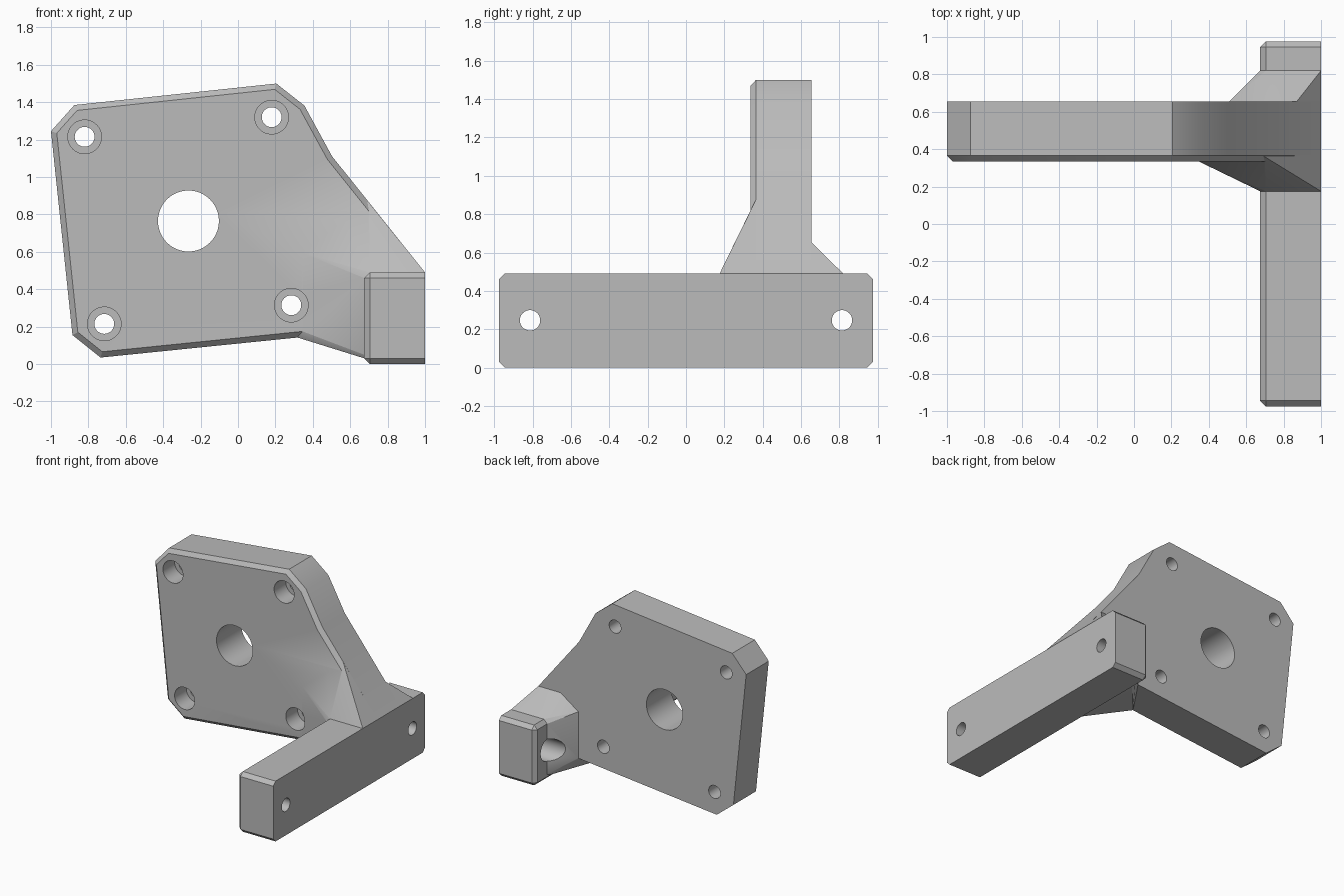
import bpy, bmesh, math
from mathutils import Matrix, Vector

if "Cube" in bpy.data.objects:
    bpy.data.objects.remove(bpy.data.objects["Cube"], do_unlink=True)

grey = bpy.data.materials.new("light_grey")
grey.use_nodes = True
grey.diffuse_color = (0.5, 0.5, 0.5, 1)
grey.node_tree.nodes["Principled BSDF"].inputs["Base Color"].default_value = (0.5, 0.5, 0.5, 1)

CHAMFER = 0.03
FRONT, BACK = 0.335, 0.655          # plate thickness along y


def make(name, bm):
    bmesh.ops.recalc_face_normals(bm, faces=bm.faces)
    mesh = bpy.data.meshes.new(name)
    bm.to_mesh(mesh)
    bm.free()
    mesh.materials.append(grey)
    obj = bpy.data.objects.new(name, mesh)
    bpy.context.collection.objects.link(obj)
    return obj


def chamfer(bm, edges):
    bmesh.ops.bevel(bm, geom=edges, offset=CHAMFER, segments=1, affect='EDGES')


def cylinder(name, start, end, radius):
    a, b = Vector(start), Vector(end)
    turn = (b - a).to_track_quat('Z', 'Y').to_matrix().to_4x4()
    bm = bmesh.new()
    bmesh.ops.create_cone(bm, cap_ends=True, segments=48, radius1=radius, radius2=radius,
                          depth=(b - a).length,
                          matrix=Matrix.Translation((a + b) / 2) @ turn)
    obj = make(name, bm)
    obj.hide_render = True
    return obj


def combine(target, tool, operation):
    bpy.context.view_layer.objects.active = target
    mod = target.modifiers.new(operation.lower(), 'BOOLEAN')
    mod.operation, mod.solver, mod.object = operation, 'EXACT', tool
    bpy.ops.object.modifier_apply(modifier=mod.name)
    bpy.data.objects.remove(tool, do_unlink=True)


# Motor plate: extruded outline with a chamfered front rim
outline = [(-1, 1.245), (-0.875, 1.385), (0.205, 1.5), (0.355, 1.382), (0.503, 1.111),
           (1, 0.49), (1, 0.02), (0.71, 0.02), (0.545, 0.165), (-0.735, 0.035), (-0.885, 0.155)]
bm = bmesh.new()
face = bm.faces.new([bm.verts.new((x, BACK, z)) for x, z in outline])
new = bmesh.ops.extrude_face_region(bm, geom=[face], use_keep_orig=True)["geom"]
bmesh.ops.translate(bm, vec=(0, FRONT - BACK, 0),
                    verts=[v for v in new if isinstance(v, bmesh.types.BMVert)])
bmesh.ops.recalc_face_normals(bm, faces=bm.faces)
chamfer(bm, [e for e in bm.edges if all(abs(v.co.y - FRONT) < 1e-4 for v in e.verts)])
bracket = make("bracket_plate", bm)

# Flared gusset: hull from the plate out to the foot bar
points = [(0.345, FRONT, 0.175), (0.345, FRONT, 0.595), (0.57, FRONT, 0.77),
          (0.70, FRONT, 0.817), (0.69, FRONT + CHAMFER, 0.877), (0.315, FRONT + CHAMFER, 0.143),
          (0.545, 0.238, 0.165), (0.545, 0.69, 0.165), (0.51, BACK, 0.162),
          (0.51, BACK, 0.54), (0.67, BACK, 0.652), (0.87, BACK, 0.652)]
for y in (0.175, 0.82):
    points += [(x, y, z) for x, z in
               [(0.675, 0.05), (0.71, 0.02), (1, 0.02), (0.675, 0.46), (0.705, 0.49), (1, 0.49)]]
bm = bmesh.new()
for p in points:
    bm.verts.new(p)
hull = bmesh.ops.convex_hull(bm, input=bm.verts)
bmesh.ops.delete(bm, geom=list({g for g in hull["geom_interior"] + hull["geom_unused"]
                                if isinstance(g, bmesh.types.BMVert)}), context='VERTS')
bmesh.ops.dissolve_limit(bm, angle_limit=0.01, verts=bm.verts, edges=bm.edges)
gusset = make("gusset", bm)

# Foot bar: box chamfered everywhere except around its flat outer side
bm = bmesh.new()
bmesh.ops.create_cube(bm, size=1, matrix=Matrix.Translation((0.8375, 0, 0.245))
                      @ Matrix.Diagonal((0.325, 1.95, 0.49, 1)))
chamfer(bm, [e for e in bm.edges if not all(v.co.x > 0.99 for v in e.verts)])
bar = make("foot_bar", bm)

combine(bracket, gusset, 'UNION')
combine(bracket, bar, 'UNION')

# Centre bore and four counterbored corner holes through the plate
combine(bracket, cylinder("centre_bore", (-0.265, 0, 0.765), (-0.265, 1, 0.765), 0.163), 'DIFFERENCE')
for x, z in [(-0.82, 1.215), (0.18, 1.32), (-0.715, 0.215), (0.285, 0.315)]:
    combine(bracket, cylinder("screw_hole", (x, 0, z), (x, 1, z), 0.053), 'DIFFERENCE')
    combine(bracket, cylinder("counterbore", (x, 0, z), (x, FRONT + 0.15, z), 0.09), 'DIFFERENCE')

# Counterbored mounting holes across the foot bar
for y in (-0.813, 0.813):
    combine(bracket, cylinder("bar_hole", (0.4, y, 0.247), (1.2, y, 0.247), 0.053), 'DIFFERENCE')
    combine(bracket, cylinder("bar_counterbore", (0.3, y, 0.247), (0.85, y, 0.247), 0.09), 'DIFFERENCE')

# Smooth bores and shallow bends, keep the sharp edges
bpy.ops.object.select_all(action='DESELECT')
bracket.select_set(True)
bpy.context.view_layer.objects.active = bracket
bpy.ops.object.shade_smooth_by_angle(angle=math.radians(30))
